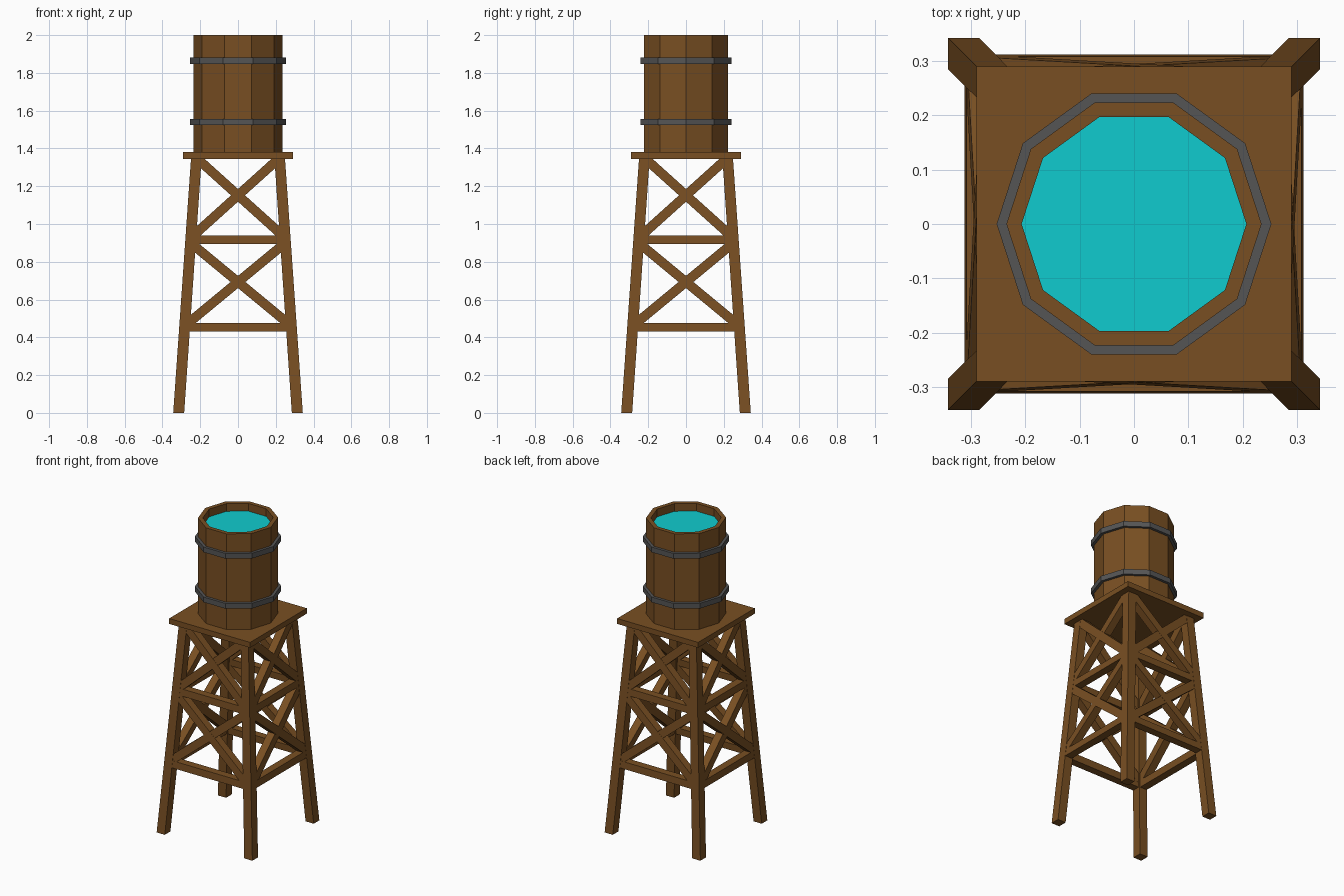
import bpy
from math import cos, sin, pi
from mathutils import Vector, Matrix

if "Cube" in bpy.data.objects:
    bpy.data.objects.remove(bpy.data.objects["Cube"])


def material(name, rgb):
    m = bpy.data.materials.new(name)
    m.diffuse_color = (*rgb, 1)
    m.use_nodes = True
    m.node_tree.nodes["Principled BSDF"].inputs["Base Color"].default_value = m.diffuse_color
    return m


WOOD = material("wood", (0.19, 0.078, 0.016))
IRON = material("iron", (0.09, 0.09, 0.09))
WATER = material("water", (0.005, 0.60, 0.62))


def mesh_object(name, verts, faces, mat):
    me = bpy.data.meshes.new(name)
    me.from_pydata(verts, [], faces)
    me.materials.append(mat)
    ob = bpy.data.objects.new(name, me)
    bpy.context.collection.objects.link(ob)
    return ob


def hexa(name, bottom, top, mat, turn=0.0):
    """Six-sided solid from two matching counter-clockwise quads."""
    rot = Matrix.Rotation(turn, 3, 'Z')
    verts = [rot @ Vector(p) for p in bottom + top]
    faces = [(3, 2, 1, 0), (4, 5, 6, 7)]
    faces += [(i, (i + 1) % 4, (i + 1) % 4 + 4, i + 4) for i in range(4)]
    return mesh_object(name, verts, faces, mat)


def square(a, b, z):
    return [(a, a, z), (b, a, z), (b, b, z), (a, b, z)]


def lathe(name, profile, mat, closed=True, n=10):
    """Ten-sided turned shape; the (r, z) profile runs counter-clockwise."""
    k = len(profile)
    verts = [(r * cos(2 * pi * i / n), r * sin(2 * pi * i / n), z)
             for i in range(n) for r, z in profile]
    faces = []
    for i in range(n):
        a, b = i * k, (i + 1) % n * k
        for j in range(k if closed else k - 1):
            m = (j + 1) % k
            faces.append((a + j, b + j, b + m, a + m))
    if not closed:
        faces.append([i * k for i in reversed(range(n))])
        faces.append([i * k + k - 1 for i in range(n)])
    return mesh_object(name, verts, faces, mat)


def outer(z):
    """Distance of the sloping tower face from the axis."""
    return 0.343 - 0.07 * z


def face_beam(name, quad, turn, inset=0.001, depth=0.05):
    """Beam lying in the sloping tower face, from an (x, z) outline."""
    front = [(x, -outer(z) + inset, z) for x, z in quad]
    back = [(x, y + depth, z) for x, y, z in front]
    return hexa(name, back, front, WOOD, turn)


def brace_quad(p, q, w=0.05):
    p, q = Vector(p), Vector(q)
    d = (q - p).normalized()
    s = Vector((-d.y, d.x)) * w / 2
    return [tuple(v) for v in (p - s, q - s, q + s, p + s)]


# Sloping legs and bracing, one side at a time
for side in range(4):
    t = side * pi / 2
    hexa(f"leg_{side}", square(outer(0) - 0.058, outer(0), 0),
         square(outer(1.35) - 0.056, outer(1.35), 1.35), WOOD, t)
    for level, (z0, z1) in enumerate([(0.43, 0.475), (0.895, 0.94)]):
        e = outer(z0) - 0.03
        face_beam(f"rail_{side}_{level}", [(-e, z0), (e, z0), (e, z1), (-e, z1)], t)
    for level, (xa, za, xb, zb) in enumerate([(0.264, 0.475, 0.241, 0.892),
                                              (0.235, 0.94, 0.211, 1.342)]):
        for s, tag in ((1, "a"), (-1, "b")):
            face_beam(f"cross_brace_{side}_{level}{tag}",
                      brace_quad((-s * xa, za), (s * xb, zb)), t, 0.0015 + 0.0005 * s)

# Platform
hexa("platform", square(-0.29, 0.29, 1.345), square(-0.29, 0.29, 1.38), WOOD)

# Open barrel, hoops and water
lathe("barrel", [(0.235, 1.38), (0.235, 2.0), (0.207, 2.0), (0.207, 1.40)], WOOD, closed=False)
for name, z in (("lower_hoop", 1.54), ("upper_hoop", 1.864)):
    lathe(name, [(0.23, z - 0.017), (0.253, z - 0.017), (0.253, z + 0.017), (0.23, z + 0.017)], IRON)
lathe("water", [(0.207, 1.90), (0.207, 1.95)], WATER, closed=False)
